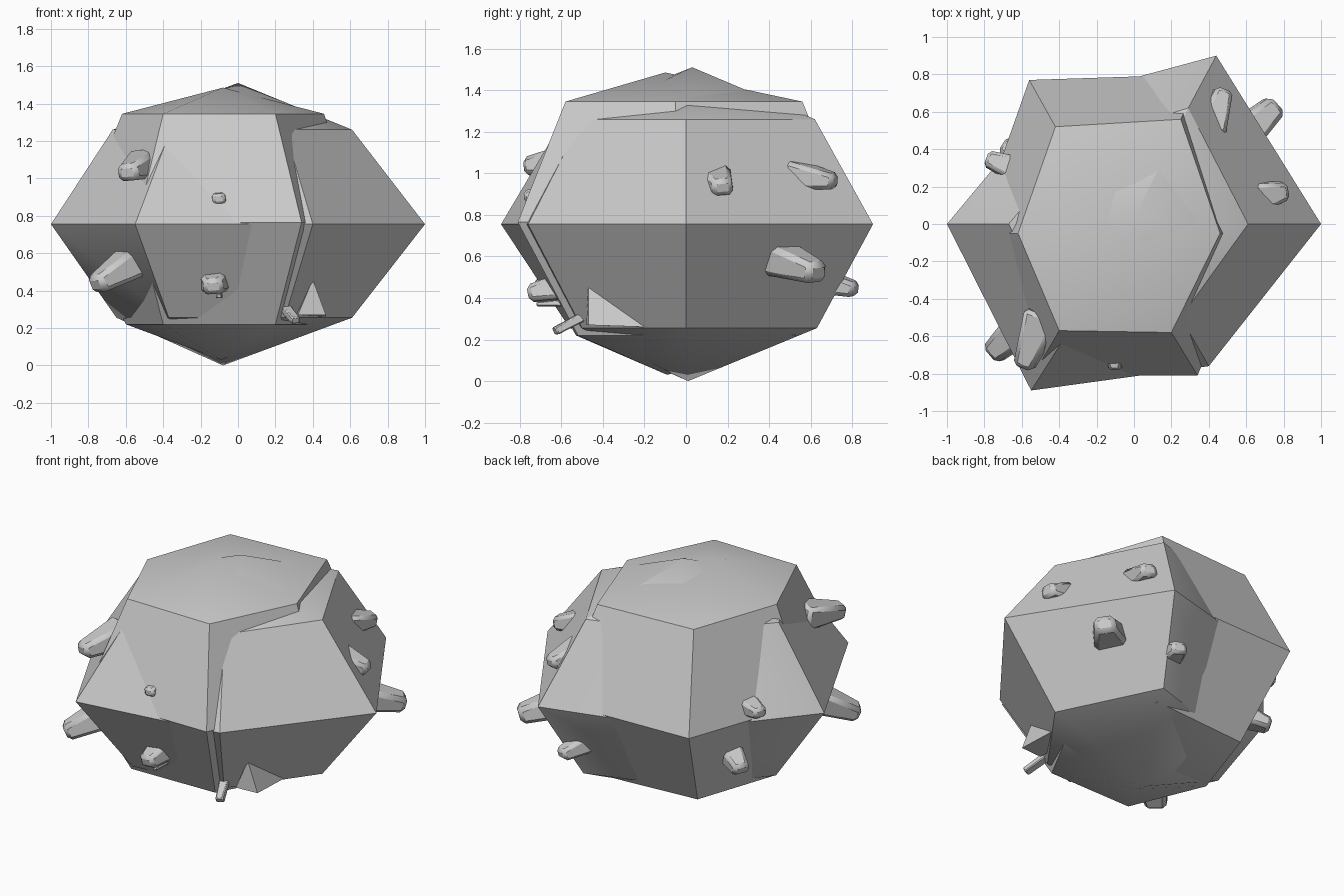
import bpy, bmesh, math
from mathutils import Vector

if "Cube" in bpy.data.objects:
    bpy.data.objects.remove(bpy.data.objects["Cube"])


def finish(bm, name, bevel=0.0):
    bmesh.ops.recalc_face_normals(bm, faces=bm.faces)
    me = bpy.data.meshes.new(name)
    bm.to_mesh(me)
    bm.free()
    ob = bpy.data.objects.new(name, me)
    bpy.context.collection.objects.link(ob)
    bpy.ops.object.select_all(action='DESELECT')
    ob.select_set(True)
    bpy.context.view_layer.objects.active = ob
    if bevel:
        m = ob.modifiers.new("bevel", 'BEVEL')
        m.width = bevel
        m.segments = 1
    bpy.ops.object.shade_smooth_by_angle(angle=math.radians(33))
    return ob


def rock(name, top, rings, bottom):
    """Six-sided boulder: apex, rings of (z, points), bottom point."""
    bm = bmesh.new()
    t, b = bm.verts.new(top), bm.verts.new(bottom)
    loops = [[bm.verts.new((x, y, z)) for x, y in pts] for z, pts in rings]
    for i in range(6):
        j = (i + 1) % 6
        bm.faces.new((t, loops[0][i], loops[0][j]))
        bm.faces.new((b, loops[-1][j], loops[-1][i]))
        for u, l in zip(loops, loops[1:]):
            bm.faces.new((u[i], l[i], l[j], u[j]))
    return finish(bm, name)


def crystal(name, base, tip, width, taper=0.55, depth=0.8):
    """Tapered, chamfered block running from inside the rock out to its tip."""
    base, tip = Vector(base), Vector(tip)
    d = (tip - base).normalized()
    u = d.cross(Vector((0, 0, 1))).normalized()
    v = u.cross(d)
    bm = bmesh.new()
    ends = []
    for p, s in ((base, 1.0), (tip, taper)):
        ends.append([bm.verts.new(p + (u * a + v * b * depth) * width * s / 2)
                     for a, b in ((-1, -.8), (.9, -1), (1, .8), (-.7, 1))])
    bm.faces.new(ends[0])
    bm.faces.new(ends[1])
    for i in range(4):
        j = (i + 1) % 4
        bm.faces.new((ends[0][i], ends[0][j], ends[1][j], ends[1][i]))
    return finish(bm, name, width * 0.1)


# Two interpenetrating boulders
rock("faceted_rock", (-.08, -.1, 1.485), [
    (1.345, [(-.62, -.05), (-.40, -.57), (.20, -.58), (.46, -.05), (.25, .56), (-.42, .52)]),
    (.765, [(-.85, -.05), (-.54, -.81), (.34, -.81), (.65, -.05), (.36, .80), (-.56, .77)]),
    (.22, [(-.60, -.05), (-.40, -.53), (.20, -.52), (.45, -.05), (.26, .53), (-.42, .48)]),
], (-.09, -.09, .03))

rock("wide_rock", (0, .03, 1.51), [
    (1.26, [(-.67, 0), (-.36, -.59), (.25, -.50), (.61, 0), (.29, .62), (-.30, .44)]),
    (.755, [(-1, 0), (-.55, -.89), (.40, -.76), (1, 0), (.44, .90), (-.45, .66)]),
    (.255, [(-.65, 0), (-.37, -.56), (.25, -.50), (.61, 0), (.30, .63), (-.30, .44)]),
], (-.08, .01, 0))

# Crystals: name, base, tip, width
for name, base, tip, w in (
    ("right_back_crystal", (.48, .38, .62), (.76, .64, .52), .25),
    ("back_crystal", (.24, .58, .50), (.33, .82, .44), .18),
    ("left_front_low_crystal", (-.52, -.48, .58), (-.76, -.70, .43), .24),
    ("left_front_high_crystal", (-.48, -.48, 1.08), (-.59, -.77, 1.03), .22),
    ("front_high_stud", (-.10, -.60, .90), (-.10, -.78, .89), .13),
    ("front_low_crystal", (-.12, -.52, .47), (-.13, -.76, .42), .20),
    ("front_low_chip", (-.10, -.50, .38), (-.10, -.72, .37), .05),
    ("right_stud", (.62, .14, .98), (.82, .18, .93), .19),
    ("right_back_stud", (.40, .50, 1.00), (.48, .72, .96), .19),
    ("left_back_stud", (-.58, .27, .84), (-.79, .35, .83), .17),
    ("left_back_low_crystal", (-.45, .27, .56), (-.70, .42, .46), .20),
):
    crystal(name, base, tip, w)
crystal("thin_shard", (.23, -.44, .34), (.31, -.63, .24), .06, 0.9)

# Small pointed splinter on the lower front right
bm = bmesh.new()
p = [bm.verts.new(c) for c in ((.40, -.47, .46), (.32, -.48, .27), (.47, -.47, .27), (.47, -.18, .26), (.3, -.3, .28))]
bmesh.ops.convex_hull(bm, input=p)
finish(bm, "splinter")
